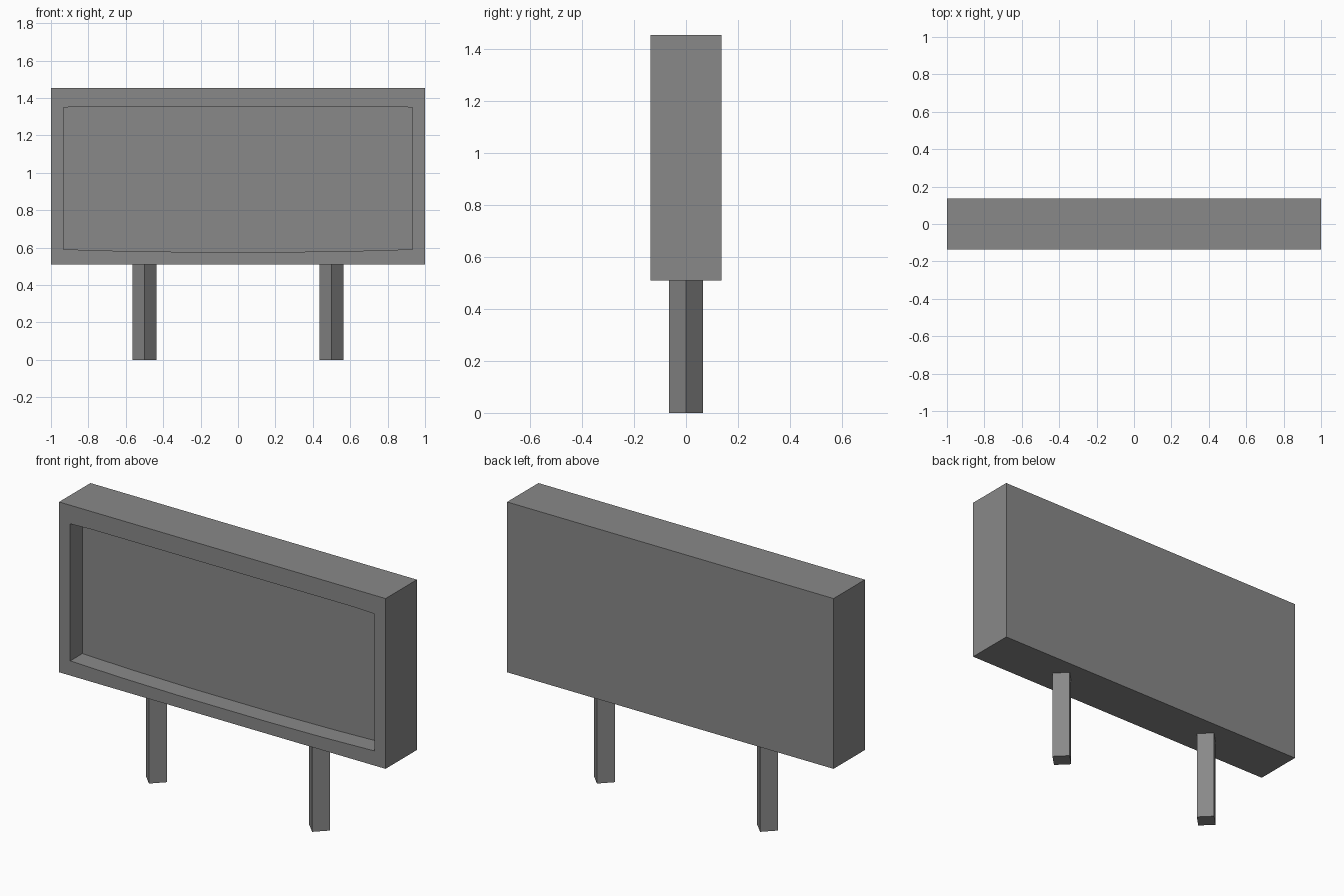
import bpy, bmesh, math

if "Cube" in bpy.data.objects:
    bpy.data.objects.remove(bpy.data.objects["Cube"])


def prism(name, outline, y0, y1):
    """Extrude an x-z outline from y0 to y1."""
    bm = bmesh.new()
    face = bm.faces.new([bm.verts.new((x, y0, z)) for x, z in outline])
    ext = bmesh.ops.extrude_face_region(bm, geom=[face])
    verts = [g for g in ext["geom"] if isinstance(g, bmesh.types.BMVert)]
    bmesh.ops.translate(bm, verts=verts, vec=(0, y1 - y0, 0))
    bmesh.ops.recalc_face_normals(bm, faces=bm.faces)
    mesh = bpy.data.meshes.new(name)
    bm.to_mesh(mesh)
    bm.free()
    obj = bpy.data.objects.new(name, mesh)
    bpy.context.collection.objects.link(obj)
    return obj


HALF_DEPTH, BOTTOM, TOP, RECESS = 0.137, 0.51, 1.453, 0.106

# Dark grey for every part
dark_grey = bpy.data.materials.new("dark_grey")
dark_grey.diffuse_color = (0.25, 0.25, 0.25, 1)
dark_grey.use_nodes = True
dark_grey.node_tree.nodes["Principled BSDF"].inputs["Base Color"].default_value = dark_grey.diffuse_color

# Board: plain box
board = prism("board", [(-1, BOTTOM), (1, BOTTOM), (1, TOP), (-1, TOP)],
              -HALF_DEPTH, HALF_DEPTH)

# Recessed display area with slightly bowed top and bottom edges
right_half = [(0.28, 0.577), (0.62, 0.582), (0.932, 0.591),
              (0.932, 1.35), (0.8, 1.354)]
left_half = [(-x, z) for x, z in reversed(right_half)]
cutter = prism("recess_cutter", right_half + left_half,
               -HALF_DEPTH - 0.1, -HALF_DEPTH + RECESS)
cutter.hide_render = True

mod = board.modifiers.new("recess", "BOOLEAN")
mod.operation = "DIFFERENCE"
mod.solver = "EXACT"
mod.object = cutter
bpy.context.view_layer.objects.active = board
bpy.ops.object.modifier_apply(modifier=mod.name)
bpy.data.objects.remove(cutter)
board.data.materials.clear()
board.data.materials.append(dark_grey)

# Posts: four-sided, set corner-on to the front
for side, x in (("left", -0.5), ("right", 0.5)):
    bpy.ops.mesh.primitive_cylinder_add(vertices=4, radius=0.065, depth=BOTTOM,
                                        location=(x, 0, BOTTOM / 2))
    post = bpy.context.object
    post.name = side + "_post"
    post.data.materials.append(dark_grey)
